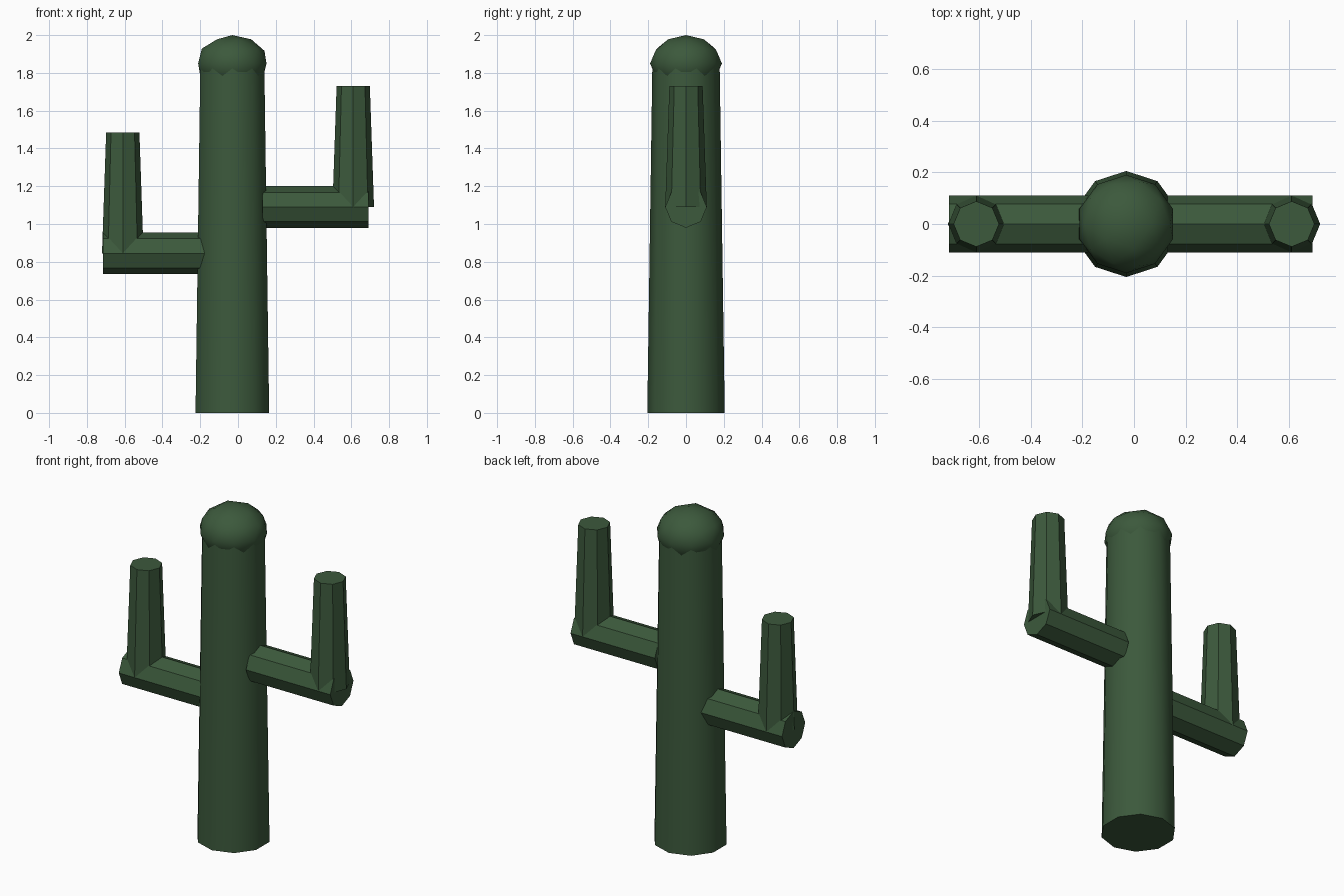
import bpy
from math import radians

if "Cube" in bpy.data.objects:
    bpy.data.objects.remove(bpy.data.objects["Cube"])

green = bpy.data.materials.new("cactus_green")
green.diffuse_color = (0.045, 0.1, 0.045, 1)
green.use_nodes = True
green.node_tree.nodes["Principled BSDF"].inputs["Base Color"].default_value = green.diffuse_color


def finish(name, smooth):
    ob = bpy.context.object
    ob.name = name
    ob.data.materials.append(green)
    if smooth:
        bpy.ops.object.shade_smooth_by_angle(angle=radians(40))
    return ob


def tapered(name, sides, r1, r2, length, centre, rot=(0, 0, 0), smooth=False):
    bpy.ops.mesh.primitive_cone_add(vertices=sides, radius1=r1, radius2=r2,
                                    depth=length, location=centre, rotation=rot)
    return finish(name, smooth)


# Trunk: ten sides, slightly tapered
TRUNK_X = -0.03
tapered("trunk", 10, 0.205, 0.178, 1.85, (TRUNK_X, 0, 0.925), smooth=True)

# Rounded cap: flattened icosphere
bpy.ops.mesh.primitive_ico_sphere_add(subdivisions=2, radius=1, location=(TRUNK_X, 0, 1.85))
bpy.context.object.scale = (0.19, 0.19, 0.15)
bpy.ops.object.transform_apply(location=False, rotation=False, scale=True)
finish("trunk_cap", True)

# Arms: octagonal horizontal piece plus tapered upright
for side, x_in, x_out, z in (("right", 0.13, 0.69, 1.09), ("left", -0.155, -0.715, 0.845)):
    tapered(side + "_arm", 8, 0.11, 0.11, abs(x_out - x_in),
            ((x_in + x_out) / 2, 0, z), (0, radians(90), 0))
    x_up = 0.61 if x_out > 0 else -0.61
    tapered(side + "_arm_upright", 8, 0.11, 0.088, 0.64, (x_up, 0, z + 0.32))
